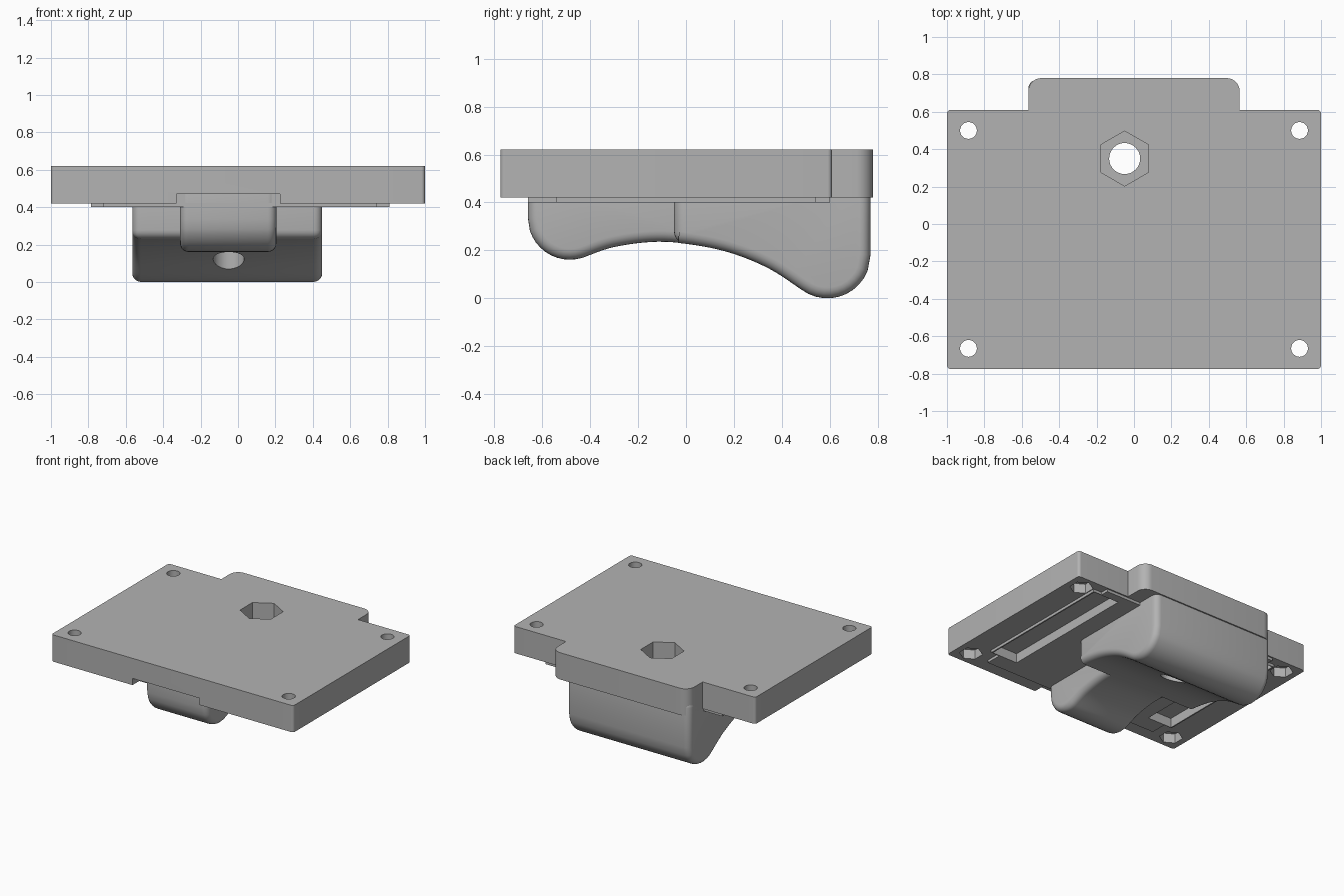
import bpy, bmesh, math
from mathutils import Vector

if "Cube" in bpy.data.objects:
    bpy.data.objects.remove(bpy.data.objects["Cube"])

grey = bpy.data.materials.new("plain_grey")
grey.diffuse_color = (0.45, 0.45, 0.45, 1)
grey.use_nodes = True
grey.node_tree.nodes["Principled BSDF"].inputs["Base Color"].default_value = grey.diffuse_color


def prism(name, pts, vec):
    """Extrude a planar polygon along vec."""
    bm = bmesh.new()
    face = bm.faces.new([bm.verts.new(p) for p in pts])
    ext = bmesh.ops.extrude_face_region(bm, geom=[face])
    verts = [g for g in ext["geom"] if isinstance(g, bmesh.types.BMVert)]
    bmesh.ops.translate(bm, verts=verts, vec=vec)
    bmesh.ops.recalc_face_normals(bm, faces=bm.faces)
    me = bpy.data.meshes.new(name)
    bm.to_mesh(me)
    bm.free()
    me.materials.append(grey)
    ob = bpy.data.objects.new(name, me)
    bpy.context.collection.objects.link(ob)
    return ob


def flat(name, pts, z0, z1):
    return prism(name, [(x, y, z0) for x, y in pts], (0, 0, z1 - z0))


def box(name, x0, x1, y0, y1, z0, z1):
    return flat(name, [(x0, y0), (x1, y0), (x1, y1), (x0, y1)], z0, z1)


def ngon(name, x, y, r, n, z0, z1):
    a = [math.pi / 2 + 2 * math.pi * i / n for i in range(n)]
    return flat(name, [(x + r * math.cos(t), y + r * math.sin(t)) for t in a], z0, z1)


def rounded(corners, seg=8):
    """Round polygon corners given as (x, y, radius), right angles only."""
    out = []
    for i, (x, y, r) in enumerate(corners):
        p = Vector((x, y))
        if r == 0:
            out.append(p)
            continue
        a = (Vector(corners[i - 1][:2]) - p).normalized()
        b = (Vector(corners[(i + 1) % len(corners)][:2]) - p).normalized()
        c = p + (a + b) * r
        for k in range(seg + 1):
            t = k / seg * math.pi / 2
            out.append(c - b * r * math.cos(t) - a * r * math.sin(t))
    return out


def apply_mod(ob, kind, **props):
    m = ob.modifiers.new("m", kind)
    for k, v in props.items():
        setattr(m, k, v)
    bpy.context.view_layer.objects.active = ob
    bpy.ops.object.modifier_apply(modifier=m.name)


def cut(ob, cutters):
    for c in cutters:
        apply_mod(ob, "BOOLEAN", operation="DIFFERENCE", object=c, solver="EXACT")


def finish(ob):
    bpy.ops.object.select_all(action="DESELECT")
    ob.select_set(True)
    bpy.context.view_layer.objects.active = ob
    bpy.ops.object.shade_smooth_by_angle(angle=math.radians(30))


# Mounting plate with rear tab
plate = flat("mounting_plate", rounded([
    (-1, -0.775, 0.02), (1, -0.775, 0.02), (1, 0.61, 0.02), (0.565, 0.61, 0),
    (0.565, 0.78, 0.07), (-0.565, 0.78, 0.07), (-0.565, 0.61, 0), (-1, 0.61, 0.02)]),
    0.42, 0.62)

# Thin raised pad under the plate, notched at the corners
pad = flat("underside_pad", [
    (-0.72, -0.66), (0.74, -0.66), (0.74, -0.54), (0.81, -0.54), (0.81, 0.54), (0.74, 0.54),
    (0.74, 0.6), (-0.72, 0.6), (-0.72, 0.54), (-0.785, 0.54), (-0.785, -0.54), (-0.72, -0.54)],
    0.40, 0.422)

# Lower profile of the grip: front lobe, saddle, rear heel
TOP = 0.52


def arc(cy, cz, r, a0, a1, n=12):
    return [(cy + r * math.cos(math.radians(a0 + (a1 - a0) * i / n)),
             cz + r * math.sin(math.radians(a0 + (a1 - a0) * i / n))) for i in range(n + 1)]


def saddle(keys, n=6):
    """Smooth curve through the key points."""
    out = []
    for i in range(1, len(keys) - 2):
        p0, p1, p2, p3 = (Vector(k) for k in keys[i - 1:i + 3])
        for j in range(n):
            t = j / n
            out.append(tuple(0.5 * (2 * p1 + (p2 - p0) * t + (2 * p0 - 5 * p1 + 4 * p2 - p3) * t * t
                                    + (3 * p1 - p0 - 3 * p2 + p3) * t ** 3)))
    return out


front_arc = arc(-0.485, 0.335, 0.175, 180, 288)
heel_arc = arc(0.59, 0.18, 0.18, 233, 360)
curve = front_arc + saddle([front_arc[-2], front_arc[-1], (-0.3, 0.213), (-0.12, 0.235),
                            (0.05, 0.22), (0.2, 0.185), (0.35, 0.122), heel_arc[0],
                            heel_arc[1]])[1:] + heel_arc


def height(y):
    for a, b in zip(curve, curve[1:]):
        if a[0] <= y <= b[0]:
            return a[1] + (b[1] - a[1]) * (y - a[0]) / max(b[0] - a[0], 1e-6)


def grip(name, x0, x1, y0, y1, lift=0):
    prof = [p for p in curve if y0 + 0.004 < p[0] < y1 - 0.004]
    if y0 > -0.6:
        prof = [(y0, height(y0))] + prof
    else:
        prof = [curve[0]] + prof
    prof += [(y1, height(y1))] if y1 < 0.7 else [curve[-1]]
    prof += [(prof[-1][0], TOP), (prof[0][0], TOP)]
    ob = prism(name, [(x0, y, z + lift) for y, z in prof], (x1 - x0, 0, 0))
    apply_mod(ob, "BEVEL", width=0.045, segments=5, limit_method="ANGLE",
              angle_limit=math.radians(50), use_clamp_overlap=False)
    return ob


front_lobe = grip("front_lobe", -0.31, 0.205, -0.66, 0.12, 0.001)
rear_heel = grip("rear_heel", -0.565, 0.45, -0.05, 0.77)

# Central bolt hole with hexagonal nut pocket
bolt = [ngon("bolt_cut", -0.05, 0.35, 0.083, 32, -0.1, 0.8),
        ngon("nut_cut", -0.05, 0.35, 0.147, 6, 0.43, 0.8)]

# Corner screw holes with hexagonal recesses below
corners = []
for x in (-0.885, 0.885):
    for y in (-0.665, 0.5):
        corners += [ngon("screw_cut", x, y, 0.045, 24, 0.3, 0.8),
                    ngon("hex_cut", x, y, 0.08, 6, 0.3, 0.49)]

# Underside slots and front notch
slots = [box("slot_cut", 0.59, 0.80, -0.535, 0.535, 0.3, 0.47),
         box("slot_cut", -0.775, -0.575, -0.535, 0.535, 0.3, 0.47)]
notch = box("notch_cut", -0.33, 0.225, -0.9, -0.655, 0.3, 0.47)

cut(plate, bolt + corners + slots + [notch])
cut(pad, bolt + slots)
cut(front_lobe, bolt)
cut(rear_heel, bolt)
for c in bolt + corners + slots + [notch]:
    bpy.data.objects.remove(c)
for ob in (plate, pad, front_lobe, rear_heel):
    finish(ob)
